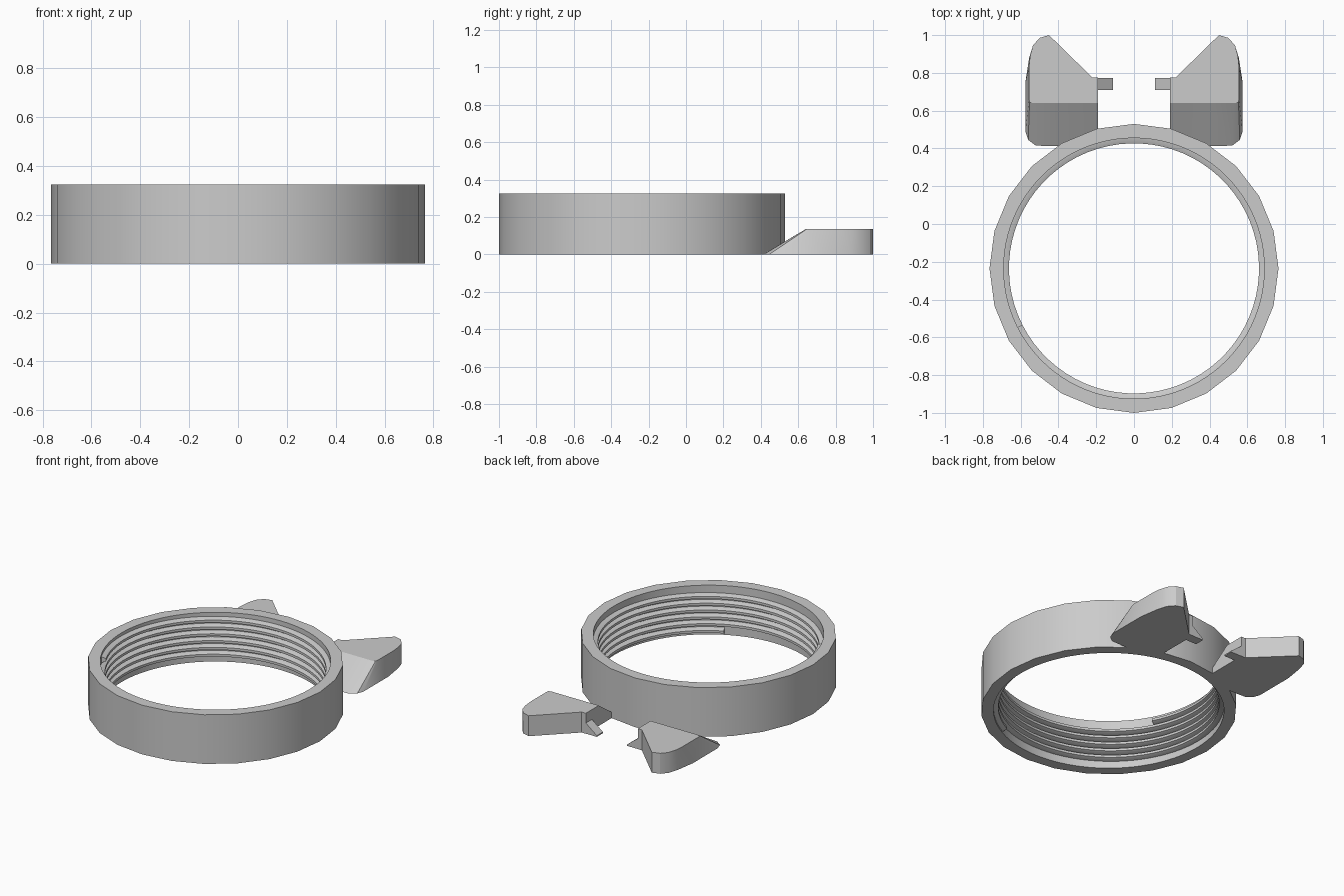
import bpy, bmesh
from math import sin, cos, pi, radians

cube = bpy.data.objects.get("Cube")
if cube:
    bpy.data.objects.remove(cube, do_unlink=True)

CY = -0.235        # ring centre in y
OUTER, BORE, CREST = 0.765, 0.69, 0.662
HEIGHT = 0.325

grey = bpy.data.materials.new("plain_grey")
grey.use_nodes = True
grey.diffuse_color = (0.6, 0.6, 0.6, 1)
grey.node_tree.nodes["Principled BSDF"].inputs["Base Color"].default_value = (0.6, 0.6, 0.6, 1)


def finish(obj, angle=25):
    bpy.ops.object.select_all(action='DESELECT')
    obj.select_set(True)
    bpy.context.view_layer.objects.active = obj
    bpy.ops.object.shade_smooth_by_angle(angle=radians(angle))


def make(name, bm):
    bmesh.ops.recalc_face_normals(bm, faces=bm.faces)
    mesh = bpy.data.meshes.new(name)
    bm.to_mesh(mesh)
    bm.free()
    mesh.materials.append(grey)
    obj = bpy.data.objects.new(name, mesh)
    bpy.context.collection.objects.link(obj)
    return obj


def loft(bm, sections):
    """Skin a run of equal closed sections and cap both ends."""
    rows = [[bm.verts.new(p) for p in s] for s in sections]
    n = len(rows[0])
    for a, b in zip(rows, rows[1:]):
        for i in range(n):
            j = (i + 1) % n
            bm.faces.new((a[i], a[j], b[j], b[i]))
    bm.faces.new(rows[0])
    bm.faces.new(rows[-1])


def circle(radius, sides, z):
    return [(radius * sin(2 * pi * i / sides), CY + radius * cos(2 * pi * i / sides), z)
            for i in range(sides)]


def disc(name, radius, sides, z0, z1):
    bm = bmesh.new()
    loft(bm, [circle(radius, sides, z0), circle(radius, sides, z1)])
    return make(name, bm)


# Collar: faceted outside, round bore
collar = disc("collar", OUTER, 24, 0, HEIGHT)
cutter = disc("bore_cutter", BORE, 96, -0.1, HEIGHT + 0.1)
cutter.hide_render = True
cut = collar.modifiers.new("bore", 'BOOLEAN')
cut.operation = 'DIFFERENCE'
cut.solver = 'EXACT'
cut.object = cutter
bpy.context.view_layer.objects.active = collar
bpy.ops.object.modifier_apply(modifier=cut.name)
bpy.data.objects.remove(cutter, do_unlink=True)
finish(collar)

# Internal screw thread: trapezoid swept along a helix
PITCH, TURNS, STEPS, START = 0.045, 5.76, 72, radians(297)
profile = [(BORE + 0.008, -0.02), (BORE, -0.02), (CREST, -0.008),
           (CREST, 0.008), (BORE, 0.02), (BORE + 0.008, 0.02)]
sections = []
for k in range(int(TURNS * STEPS) + 1):
    a = START + 2 * pi * k / STEPS
    z = 0.03 + PITCH * k / STEPS
    sections.append([(r * cos(a), CY + r * sin(a), z + h) for r, h in profile])
bm = bmesh.new()
loft(bm, sections)
finish(make("screw_thread", bm))

# Wings: base outline and smaller top outline, ramping down to the collar
base = [(.19, .45), (.19, .775), (.22, .775), (.45, 1), (.5, .985), (.535, .945),
        (.555, .88), (.575, .75), (.575, .49), (.56, .445), (.52, .415), (.41, .412)]
top = [(.19, .64), (.19, .775), (.22, .775), (.45, 1), (.5, .985), (.535, .945),
       (.55, .89), (.556, .83), (.556, .66), (.553, .645), (.53, .64), (.41, .64)]
for side, s in (("left", 1), ("right", -1)):
    bm = bmesh.new()
    loft(bm, [[(s * x, y, 0) for x, y in base], [(s * x, y, .135) for x, y in top]])
    finish(make(side + "_wing", bm))

    # Small tapered catch facing the gap
    bm = bmesh.new()
    wedge = [(.2, 0), (.11, 0), (.11, .008), (.19, .07), (.2, .07)]
    loft(bm, [[(s * x, y, z) for x, z in wedge] for y in (.71, .774)])
    make(side + "_catch", bm)
